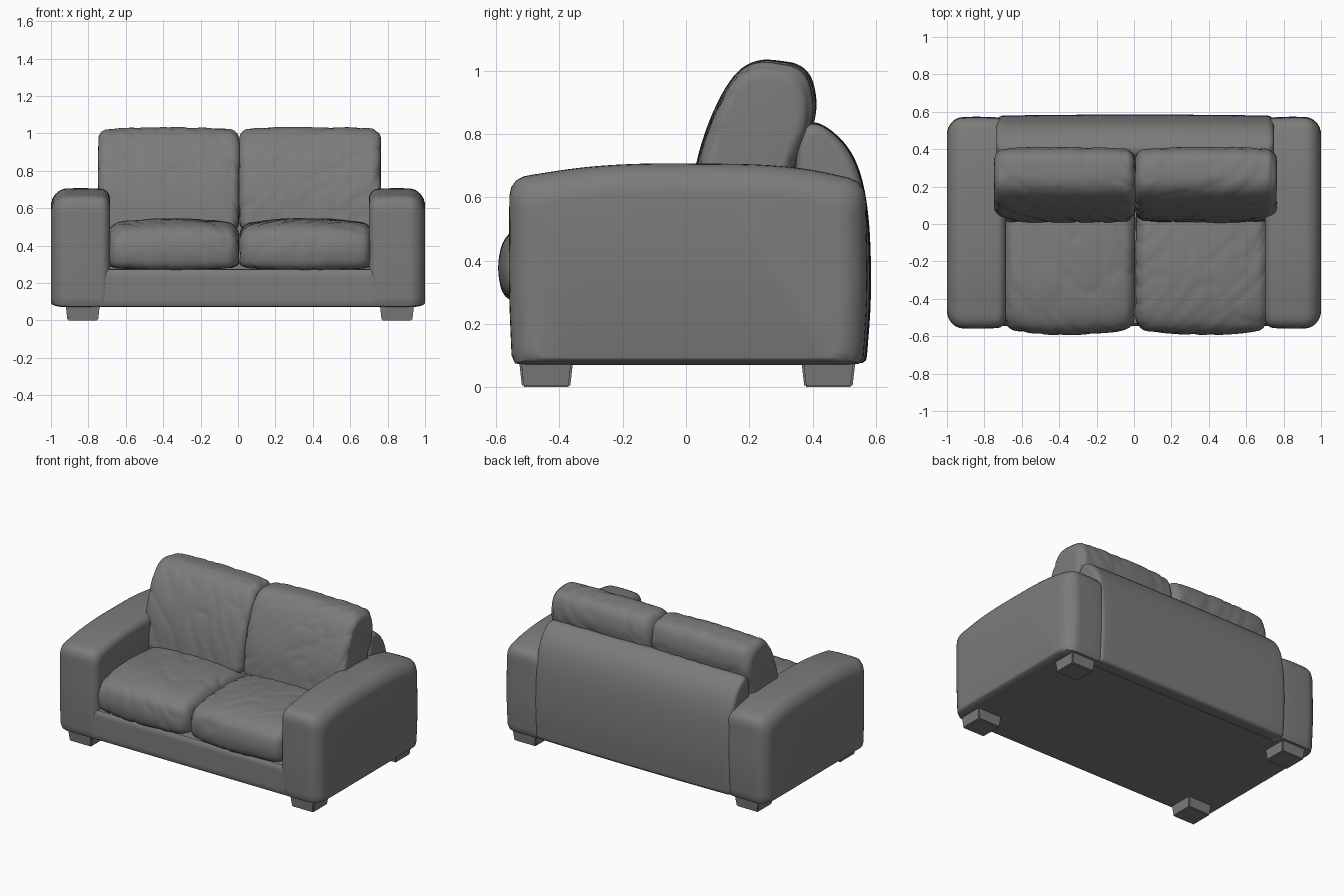
import bpy
import bmesh
from math import sin, cos, pi
from mathutils import Vector, noise

cube = bpy.data.objects.get("Cube")
if cube:
    bpy.data.objects.remove(cube, do_unlink=True)

leather = bpy.data.materials.new("grey leather")
leather.use_nodes = True
GREY = (0.2, 0.2, 0.2, 1)
leather.diffuse_color = GREY
leather.node_tree.nodes["Principled BSDF"].inputs["Base Color"].default_value = GREY


def finish(name, bm, angle=0.7):
    """Turn a bmesh into a smooth-shaded object."""
    bmesh.ops.recalc_face_normals(bm, faces=bm.faces)
    mesh = bpy.data.meshes.new(name)
    bm.to_mesh(mesh)
    bm.free()
    mesh.materials.append(leather)
    obj = bpy.data.objects.new(name, mesh)
    bpy.context.collection.objects.link(obj)
    bpy.ops.object.select_all(action="DESELECT")
    obj.select_set(True)
    bpy.context.view_layer.objects.active = obj
    bpy.ops.object.shade_smooth_by_angle(angle=angle)
    return obj


def rounded(corners, count=120):
    """Round each (y, z, radius) corner, then space points evenly."""
    pts = []
    for i, (y, z, r) in enumerate(corners):
        p = Vector((y, z))
        ends = []
        for q in (corners[i - 1], corners[(i + 1) % len(corners)]):
            d = Vector(q[:2]) - p
            ends.append(p + d.normalized() * min(r, d.length * 0.49))
        for k in range(9):
            t = k / 8
            pts.append(ends[0] * (1 - t) ** 2 + p * 2 * t * (1 - t) + ends[1] * t * t)
    pts.append(pts[0])
    lengths = [(b - a).length for a, b in zip(pts, pts[1:])]
    step, out, run, i = sum(lengths) / count, [], 0, 0
    for k in range(count):
        while run + lengths[i] < k * step:
            run += lengths[i]
            i += 1
        out.append(pts[i].lerp(pts[i + 1], (k * step - run) / max(lengths[i], 1e-9)))
    return out


def padded(name, corners, x0, x1, r0, r1, centre_z, crown=0.0, crease=None):
    """Sweep a side profile along x with rounded ends and a soft crown."""
    outline = rounded(corners)
    ys = [p.x for p in outline]
    cy = (min(ys) + max(ys)) / 2
    hy = max(ys) - cy
    hz = max(p.y for p in outline) - centre_z
    arc = [k / 8 * pi / 2 for k in range(9)]
    stations = [(x0 + r0 * (1 - cos(a)), r0 * (1 - sin(a))) for a in arc]
    a, b = x0 + r0, x1 - r1
    stations += [(a + (b - a) * k / 30, 0) for k in range(1, 30)]
    stations += [(x1 - r1 * (1 - cos(a)), r1 * (1 - sin(a))) for a in reversed(arc)]
    bm = bmesh.new()
    rings = []
    for x, d in stations:
        t = (2 * x - x0 - x1) / (x1 - x0)
        d += crown * abs(t) ** 2.5
        rings.append([bm.verts.new((x, cy + (p.x - cy) * (1 - d / hy),
                                    centre_z + (p.y - centre_z) * (1 - d / hz)))
                      for p in outline])
    for ra, rb in zip(rings, rings[1:]):
        for i in range(len(ra)):
            bm.faces.new((ra[i - 1], ra[i], rb[i], rb[i - 1]))
    bm.faces.new(rings[0])
    bm.faces.new(rings[-1])
    # Soft creases in the leather
    if crease:
        bmesh.ops.recalc_face_normals(bm, faces=bm.faces)
        bm.normal_update()
        moves = []
        for v in bm.verts:
            x, y, z = v.co
            across = x + crease * (y + z)
            along = (y + z) - crease * x
            n = noise.noise(Vector((across * 9, along * 3, x0 * 7)))
            soft = noise.noise(Vector((x * 4, y * 4, z * 4 + x0)))
            moves.append(v.normal * (0.004 * soft - 0.007 * (1 - abs(n)) ** 8))
        for v, m in zip(bm.verts, moves):
            v.co += m
    return finish(name, bm)


# Arms
ARM = [(-0.55, 0.07, 0.03), (0.56, 0.07, 0.03), (0.575, 0.3, 0.1), (0.568, 0.65, 0.06),
       (0.32, 0.705, 0.2), (-0.25, 0.708, 0.2), (-0.558, 0.66, 0.06), (-0.56, 0.3, 0.1)]
padded("right_arm", ARM, -1.0, -0.685, 0.085, 0.045, 0.2, 0.008)
padded("left_arm", ARM, 0.7, 1.0, 0.045, 0.085, 0.2, 0.008)

# Seat base between the arms
BASE = [(-0.545, 0.072, 0.02), (0.5, 0.072, 0.02), (0.5, 0.27, 0.02), (-0.545, 0.275, 0.03)]
padded("seat_base", BASE, -0.78, 0.78, 0.01, 0.01, 0.17)

# Backrest with a rolled top
BACK = [(0.34, 0.075, 0.02), (0.57, 0.075, 0.02), (0.588, 0.3, 0.15), (0.578, 0.58, 0.15),
        (0.53, 0.75, 0.12), (0.42, 0.845, 0.06), (0.35, 0.825, 0.06), (0.33, 0.5, 0.1)]
padded("backrest", BACK, -0.735, 0.748, 0.035, 0.035, 0.3, 0.006)

# Seat and back cushions, one pair per side
SEAT = [(-0.575, 0.27, 0.05), (0.25, 0.27, 0.05), (0.25, 0.5, 0.06), (-0.1, 0.55, 0.2),
        (-0.4, 0.545, 0.18), (-0.57, 0.5, 0.1), (-0.6, 0.38, 0.1)]
PILLOW = [(0.0, 0.46, 0.06), (0.31, 0.46, 0.06), (0.34, 0.7, 0.1), (0.425, 0.86, 0.09),
          (0.39, 1.02, 0.07), (0.2, 1.045, 0.08), (0.1, 0.92, 0.12), (0.02, 0.68, 0.15)]
for side, seat_x, pillow_x, lean in (("right", (-0.695, 0.006), (-0.748, 0.008), 0.35),
                                     ("left", (0.008, 0.722), (0.006, 0.765), -0.6)):
    padded(side + "_seat_cushion", SEAT, *seat_x, 0.06, 0.06, 0.35, 0.035, lean)
    padded(side + "_back_cushion", PILLOW, *pillow_x, 0.055, 0.055, 0.75, 0.012, lean)

# Tapered feet
for x, side in ((-0.83, "right"), (0.85, "left")):
    for y, end in ((-0.442, "front"), (0.45, "back")):
        bm = bmesh.new()
        bmesh.ops.create_cube(bm, size=1)
        for v in bm.verts:
            width = 0.182 if v.co.z > 0 else 0.164
            v.co = (x + v.co.x * width, y + v.co.y * (width - 0.012), 0.04 + v.co.z * 0.08)
        bmesh.ops.bevel(bm, geom=bm.edges[:], offset=0.006, segments=2, affect="EDGES")
        finish(f"{end}_{side}_foot", bm, 0.5)
